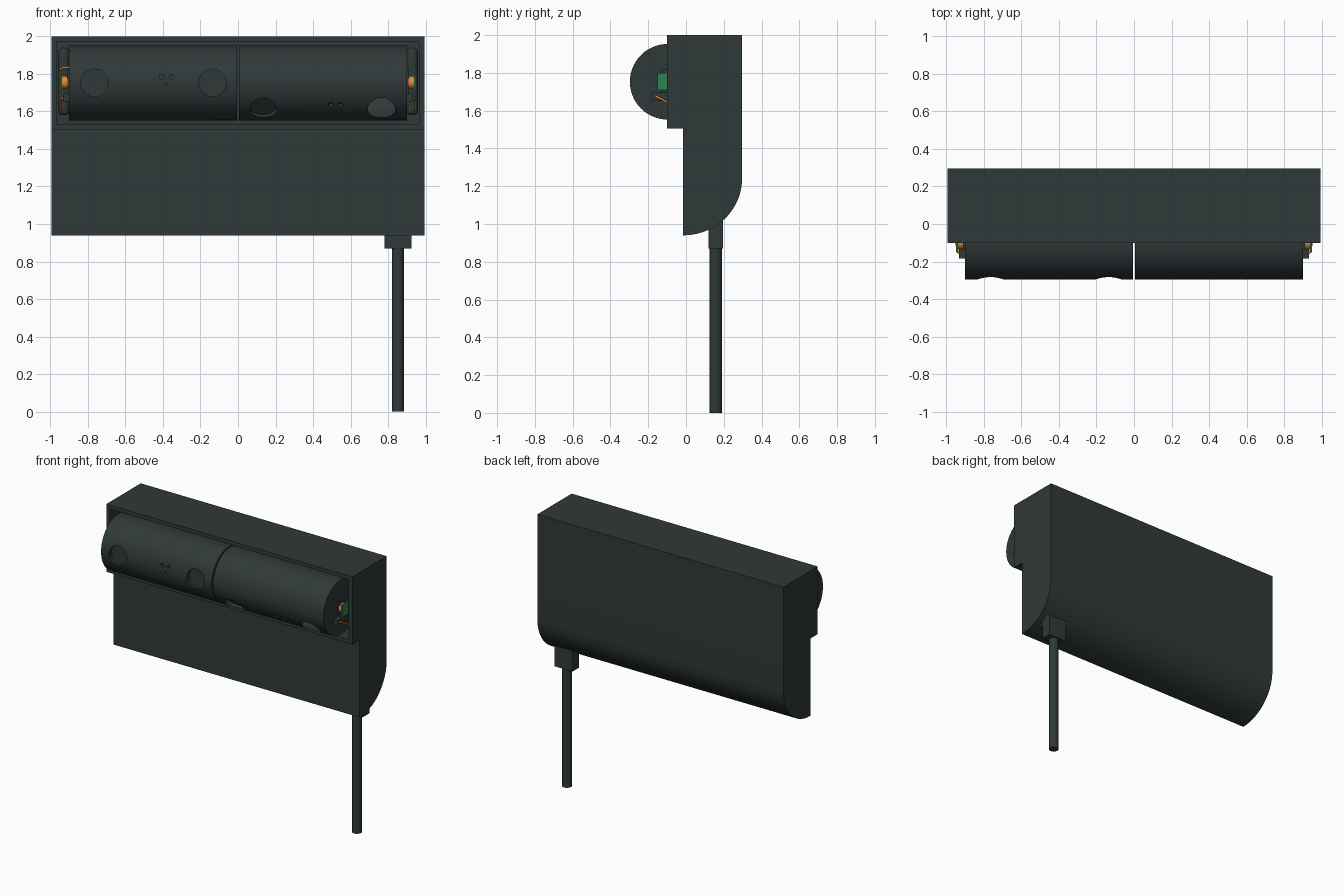
import bpy, bmesh, math
from mathutils import Matrix, Vector

if "Cube" in bpy.data.objects:
    bpy.data.objects.remove(bpy.data.objects["Cube"], do_unlink=True)


def material(name, rgb):
    m = bpy.data.materials.new(name)
    m.use_nodes = True
    m.diffuse_color = (*rgb, 1)
    m.node_tree.nodes["Principled BSDF"].inputs["Base Color"].default_value = (*rgb, 1)
    return m


DARK = material("charcoal", (0.030, 0.040, 0.040))
GREEN = material("board green", (0.026, 0.22, 0.09))
ORANGE = material("copper orange", (0.70, 0.26, 0.03))


def finish(name, bm, mat):
    bmesh.ops.recalc_face_normals(bm, faces=bm.faces)
    mesh = bpy.data.meshes.new(name)
    bm.to_mesh(mesh)
    bm.free()
    mesh.materials.append(mat)
    ob = bpy.data.objects.new(name, mesh)
    bpy.context.collection.objects.link(ob)
    return ob


def box(name, lo, hi, mat=DARK):
    lo, hi = Vector(lo), Vector(hi)
    bm = bmesh.new()
    bmesh.ops.create_cube(bm, size=1, matrix=Matrix.Translation((lo + hi) / 2)
                          @ Matrix.Diagonal((*(hi - lo), 1)))
    return finish(name, bm, mat)


def rod(name, start, end, radius, mat=DARK, sides=32):
    start, end = Vector(start), Vector(end)
    axis = end - start
    turn = axis.to_track_quat("Z", "Y").to_matrix().to_4x4()
    bm = bmesh.new()
    bmesh.ops.create_cone(bm, cap_ends=True, segments=sides, radius1=radius, radius2=radius,
                          depth=axis.length, matrix=Matrix.Translation((start + end) / 2) @ turn)
    return finish(name, bm, mat)


def activate(ob):
    bpy.ops.object.select_all(action="DESELECT")
    ob.select_set(True)
    bpy.context.view_layer.objects.active = ob


def cut(ob, cutter):
    activate(ob)
    mod = ob.modifiers.new("cut", "BOOLEAN")
    mod.operation, mod.solver, mod.object = "DIFFERENCE", "EXACT", cutter
    bpy.ops.object.modifier_apply(modifier=mod.name)
    bpy.data.objects.remove(cutter, do_unlink=True)


def smooth(ob):
    activate(ob)
    bpy.ops.object.shade_smooth_by_angle(angle=math.radians(30))


def wire(name, points):
    curve = bpy.data.curves.new(name, "CURVE")
    curve.dimensions = "3D"
    curve.bevel_depth, curve.bevel_resolution = 0.006, 2
    curve.use_fill_caps = True
    spline = curve.splines.new("POLY")
    spline.points.add(len(points) - 1)
    for p, co in zip(spline.points, points):
        p.co = (*co, 1)
    curve.materials.append(ORANGE)
    bpy.context.collection.objects.link(bpy.data.objects.new(name, curve))


# Housing: side profile swept across the width
profile = [(-0.015, 1.505), (-0.1, 1.505), (-0.1, 2.0), (0.297, 2.0)]
for i in range(25):
    a = math.radians(90) * i / 24
    profile.append((-0.015 + 0.312 * math.cos(a), 1.24 - 0.30 * math.sin(a)))
bm = bmesh.new()
face = bm.faces.new([bm.verts.new((-0.995, y, z)) for y, z in profile])
swept = bmesh.ops.extrude_face_region(bm, geom=[face])["geom"]
bmesh.ops.translate(bm, vec=(1.99, 0, 0), verts=[v for v in swept if isinstance(v, bmesh.types.BMVert)])
housing = finish("housing", bm, DARK)
cut(housing, box("bay_cutter", (-0.965, -0.3, 1.533), (0.965, 0.13, 1.972)))
cut(housing, box("port_cutter", (0.755, 0.115, 0.8), (0.95, 0.2, 1.08)))
smooth(housing)

# Rotating barrels with lens recesses and small sensor holes
CY, CZ, R = -0.097, 1.753, 0.2


def barrel(name, x0, x1, tilt):
    ob = rod(name, (x0, CY, CZ), (x1, CY, CZ), R, sides=96)
    mid = -0.45 if x0 < 0 else 0.45
    direction = Vector((0, -math.cos(tilt), -math.sin(tilt)))
    up = Vector((0, -math.sin(tilt), math.cos(tilt)))
    holes = [(-0.315, 0, 0.073, 0.168), (0.315, 0, 0.073, 0.168),
             (0.045, 0.032, 0.013, 0.18), (0.095, 0.032, 0.013, 0.18), (0.07, -0.01, 0.006, 0.185)]
    for dx, dz, radius, floor in holes:
        base = Vector((mid + dx, CY, CZ)) + up * dz
        cut(ob, rod("hole_cutter", base + direction * floor, base + direction * 0.3, radius))
    smooth(ob)


barrel("right_barrel", -0.9, -0.005, 0)
barrel("left_barrel", 0.005, 0.9, math.radians(45))

# Pivots, boards and wiring at both ends of the barrels
for side, s in (("right", -1), ("left", 1)):
    def part(name, lo, hi, mat=DARK):
        xs = sorted((s * lo[0], s * hi[0]))
        return box(side + name, (xs[0], *lo[1:]), (xs[1], *hi[1:]), mat)

    support = part("_pivot_support", (0.9, 0.0, 1.58), (0.96, 0.1, 1.94))
    bevel = support.modifiers.new("round", "BEVEL")
    bevel.width, bevel.segments = 0.025, 3
    part("_pivot_plate", (0.895, -0.13, 1.67), (0.912, 0.01, 1.82))
    part("_board", (0.938, -0.15, 1.71), (0.95, 0.01, 1.80), GREEN)
    part("_connector", (0.9, -0.183, 1.652), (0.932, -0.08, 1.695))
    smooth(rod(side + "_contact", (s * 0.91, -0.1, 1.755), (s * 0.938, -0.1, 1.755), 0.035, ORANGE))
    wire(side + "_lower_wire", [(s * x, y, z) for x, y, z in
         ((0.895, -0.165, 1.68), (0.925, -0.16, 1.678), (0.942, -0.148, 1.67),
          (0.947, -0.1, 1.645), (0.945, -0.05, 1.61), (0.94, 0.0, 1.59))])

wire("right_upper_wire", [(-0.895, -0.06, 1.835), (-0.93, -0.055, 1.835),
                          (-0.947, -0.04, 1.828), (-0.95, 0.0, 1.78)])

# Power cable with its plug in the port
box("cable_plug", (0.78, 0.12, 0.87), (0.925, 0.197, 1.08))
box("port_board", (0.757, 0.117, 1.065), (0.948, 0.198, 1.079), GREEN)
smooth(rod("cable", (0.853, 0.157, 0), (0.853, 0.157, 0.9), 0.033))
